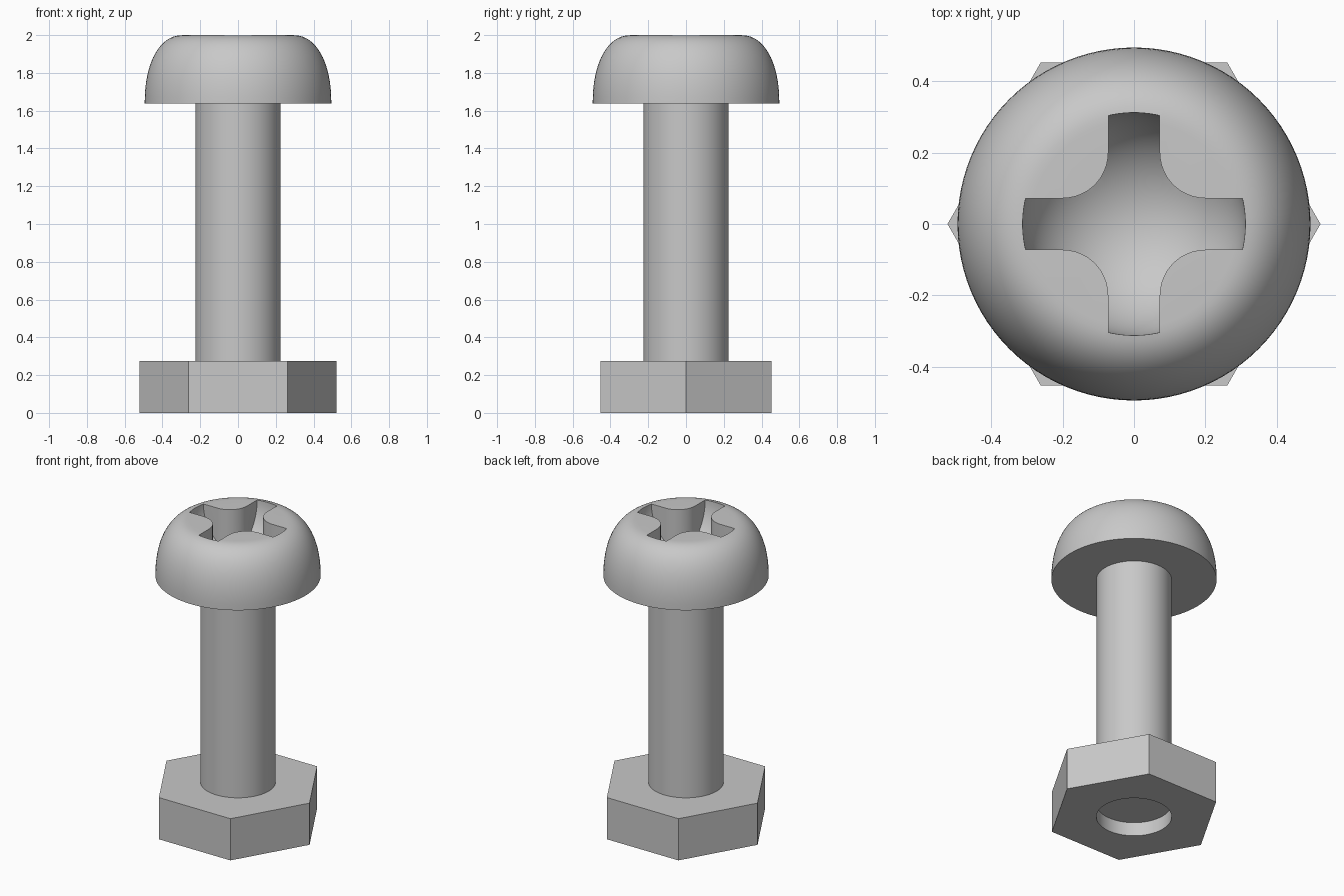
import bpy, bmesh, math
from math import cos, sin, pi

if "Cube" in bpy.data.objects:
    bpy.data.objects.remove(bpy.data.objects["Cube"])

steel = bpy.data.materials.new("steel_grey")
steel.diffuse_color = (0.58, 0.58, 0.58, 1)
steel.use_nodes = True
steel.node_tree.nodes["Principled BSDF"].inputs["Base Color"].default_value = steel.diffuse_color


def loft(name, rings):
    """Closed solid through a stack of (outline, z) rings, bottom to top."""
    bm = bmesh.new()
    loops = [[bm.verts.new((x, y, z)) for x, y in pts] for pts, z in rings]
    n = len(loops[0])
    bm.faces.new(loops[0][::-1])
    bm.faces.new(loops[-1])
    for a, b in zip(loops, loops[1:]):
        for i in range(n):
            j = (i + 1) % n
            bm.faces.new((a[i], a[j], b[j], b[i]))
    mesh = bpy.data.meshes.new(name)
    bm.to_mesh(mesh)
    bm.free()
    mesh.materials.append(steel)
    ob = bpy.data.objects.new(name, mesh)
    bpy.context.collection.objects.link(ob)
    return ob


def circle(r, n=96):
    return [(r * cos(2 * pi * i / n), r * sin(2 * pi * i / n)) for i in range(n)]


def activate(ob):
    bpy.ops.object.select_all(action='DESELECT')
    ob.select_set(True)
    bpy.context.view_layer.objects.active = ob


def boolean(ob, tool, operation):
    """Apply a boolean and discard the tool object."""
    tool.hide_render = True
    activate(ob)
    mod = ob.modifiers.new("cut", 'BOOLEAN')
    mod.operation, mod.object, mod.solver = operation, tool, 'EXACT'
    bpy.ops.object.modifier_apply(modifier=mod.name)
    bpy.data.objects.remove(tool, do_unlink=True)


SHAFT_R, HEAD_Z, TOP = 0.225, 1.637, 2.0

# Hexagonal nut with a round hole
nut = loft("nut", [(circle(0.522, 6), 0), (circle(0.522, 6), 0.275)])
boolean(nut, loft("nut_hole_cutter", [(circle(SHAFT_R), -0.1), (circle(SHAFT_R), 0.4)]),
        'DIFFERENCE')

# Shaft, ending slightly inside the nut
shaft = loft("shaft", [(circle(SHAFT_R), 0.09), (circle(SHAFT_R), HEAD_Z + 0.005)])

# Rounded pan head
rings = []
for i in range(21):
    t = i / 20 * pi / 2
    r = 0.29 + 0.204 * max(cos(t), 0) ** (2 / 2.2)
    z = HEAD_Z + (TOP - HEAD_Z) * sin(t) ** (2 / 2.2)
    rings.append((circle(r), z))
head = loft("head", rings)

# Cross-shaped driver recess with a bowl-shaped floor
outline = []
for k in range(4):
    c, s = [(1, 0), (0, 1), (-1, 0), (0, -1)][k]
    quarter = [(0.45, 0.072)]
    for i in range(13):
        a = -pi / 2 - i / 12 * pi / 2
        quarter.append((0.2 + 0.128 * cos(a), 0.2 + 0.128 * sin(a)))
    quarter.append((0.072, 0.45))
    outline += [(c * x - s * y, s * x + c * y) for x, y in quarter]
recess = loft("recess_cutter", [(outline, 1.6), (outline, 2.2)])
bowl_rings = []
for i in range(25):
    a = -pi / 2 + 0.02 + i / 24 * (pi / 2 - 0.02)
    bowl_rings.append((circle(0.312 * cos(a)), TOP + 0.003 + 0.312 * sin(a)))
bowl_rings.append((circle(0.312), 2.1))
boolean(recess, loft("bowl_cutter", bowl_rings), 'INTERSECT')
boolean(head, recess, 'DIFFERENCE')

# Smooth round surfaces, keep hard edges
for ob in (nut, shaft, head):
    activate(ob)
    bpy.ops.object.shade_smooth_by_angle(angle=math.radians(30))
